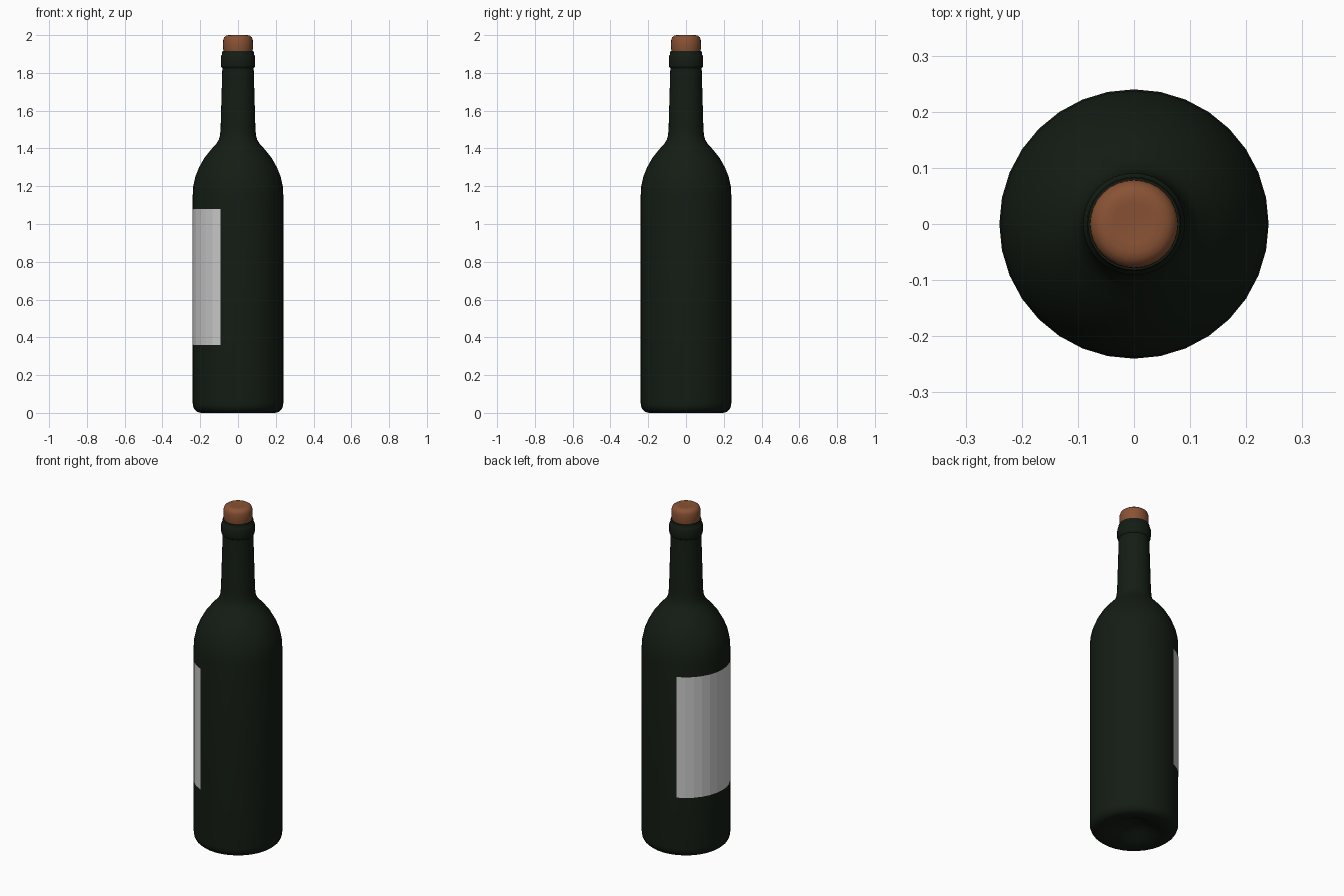
import bpy, bmesh
from math import radians, sin, cos

if "Cube" in bpy.data.objects:
    bpy.data.objects.remove(bpy.data.objects["Cube"])

SEG = 32  # sides of a full turn


def material(name, rgb):
    m = bpy.data.materials.new(name)
    m.diffuse_color = (*rgb, 1)
    m.use_nodes = True
    m.node_tree.nodes["Principled BSDF"].inputs["Base Color"].default_value = m.diffuse_color
    return m


def lathe(name, profile, first=0, count=SEG, mat=None, smooth=True):
    """Revolve (radius, z) points about z, from step 'first' over 'count' steps."""
    bm = bmesh.new()
    rings = []
    for k in range(count + 1):
        a = radians(360 / SEG * (first + k))
        rings.append([bm.verts.new((r * cos(a), r * sin(a), z)) for r, z in profile])
    for a, b in zip(rings, rings[1:]):
        for i in range(len(profile) - 1):
            bm.faces.new((a[i], b[i], b[i + 1], a[i + 1]))
    # weld the seam and the poles
    bmesh.ops.remove_doubles(bm, verts=bm.verts, dist=1e-5)
    me = bpy.data.meshes.new(name)
    bm.to_mesh(me)
    bm.free()
    ob = bpy.data.objects.new(name, me)
    bpy.context.collection.objects.link(ob)
    if mat:
        me.materials.append(mat)
    if smooth:
        bpy.ops.object.select_all(action='DESELECT')
        ob.select_set(True)
        bpy.context.view_layer.objects.active = ob
        bpy.ops.object.shade_smooth_by_angle(angle=radians(40))
    return ob


glass = material("dark_green_glass", (0.007, 0.012, 0.007))
cork_brown = material("cork_brown", (0.25, 0.085, 0.035))

# Glass body: punt, base, straight wall, shoulder, neck and lip
lathe("bottle", [
    (0, 0.06), (0.04, 0.056), (0.08, 0.04), (0.12, 0.018), (0.16, 0.004),
    (0.195, 0), (0.215, 0.005), (0.23, 0.018), (0.238, 0.035), (0.24, 0.055),
    (0.24, 1.15), (0.237, 1.2), (0.226, 1.25), (0.206, 1.30), (0.178, 1.35),
    (0.142, 1.395), (0.115, 1.425), (0.102, 1.445), (0.095, 1.47), (0.092, 1.51),
    (0.083, 1.825), (0.088, 1.83), (0.091, 1.84), (0.091, 1.885), (0.088, 1.893),
    (0.085, 1.897), (0.084, 1.91), (0.082, 1.916), (0.07, 1.916),
], mat=glass)

# Cork with a rounded top
lathe("cork", [
    (0, 1.905), (0.074, 1.905), (0.078, 1.92), (0.079, 1.95), (0.078, 1.975),
    (0.073, 1.989), (0.062, 1.997), (0.05, 2.0), (0.035, 1.999), (0, 1.997),
], mat=cork_brown)

# Paper label wrapped round the left (-x) side
lathe("label", [(0.2415, 0.36), (0.2415, 1.08)], first=10, count=12, smooth=False)
